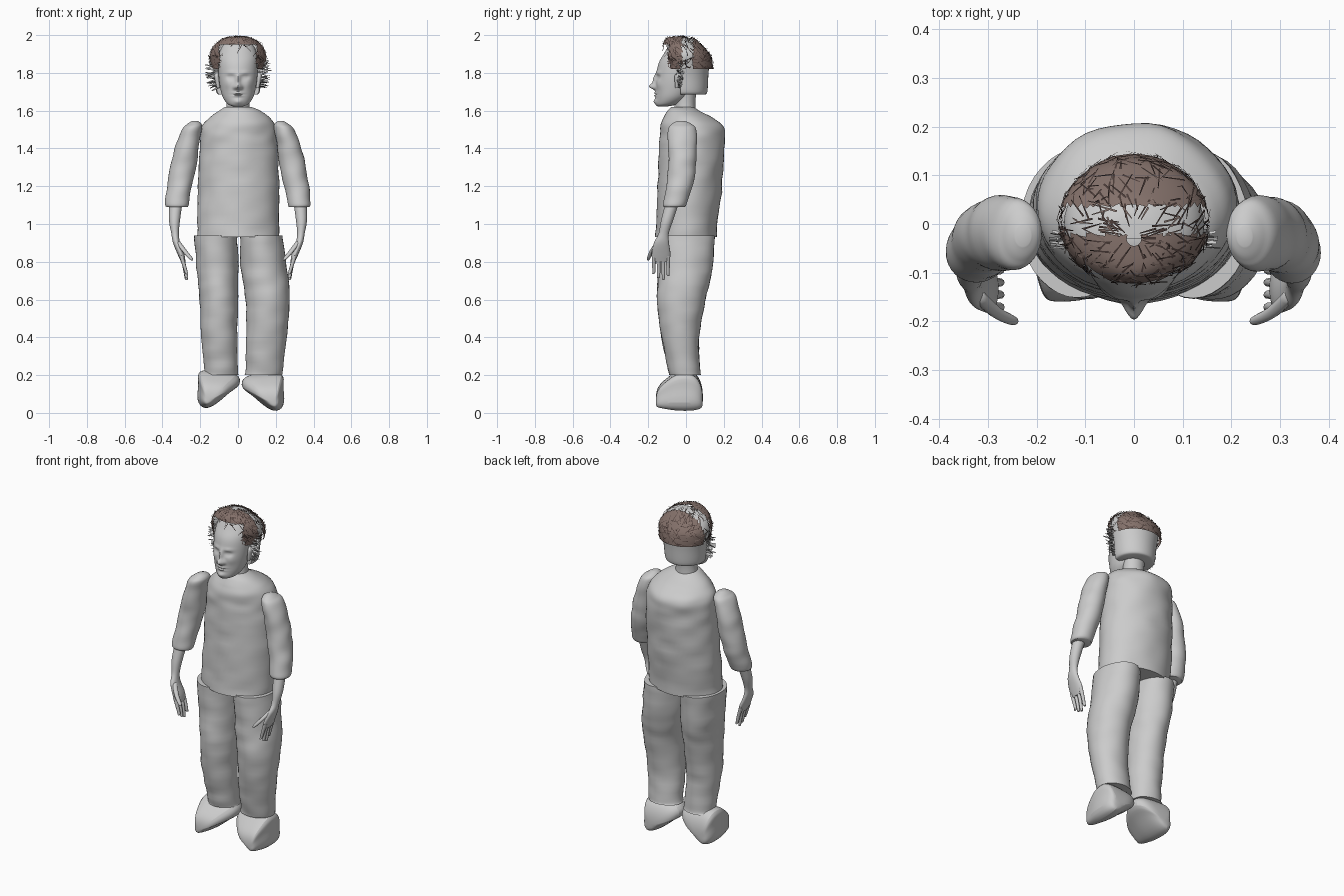
import bpy, bmesh, math, random
from mathutils import Vector, noise

random.seed(4)
if "Cube" in bpy.data.objects:
    bpy.data.objects.remove(bpy.data.objects["Cube"])


def material(name, rgb):
    m = bpy.data.materials.new(name)
    m.use_nodes = True
    m.diffuse_color = (*rgb, 1)
    m.node_tree.nodes["Principled BSDF"].inputs["Base Color"].default_value = (*rgb, 1)
    return m


GREY = material("plain grey", (0.6, 0.6, 0.6))
BROWN = material("hair brown", (0.23, 0.165, 0.145))
DARK = material("dark strand brown", (0.07, 0.045, 0.04))


def finish(name, bm, mat, smooth=True):
    bmesh.ops.recalc_face_normals(bm, faces=bm.faces)
    me = bpy.data.meshes.new(name)
    bm.to_mesh(me)
    bm.free()
    me.materials.append(mat)
    ob = bpy.data.objects.new(name, me)
    bpy.context.collection.objects.link(ob)
    if smooth:
        bpy.ops.object.select_all(action='DESELECT')
        ob.select_set(True)
        bpy.context.view_layer.objects.active = ob
        bpy.ops.object.shade_smooth_by_angle(angle=math.radians(50))
    return ob


def bridge(rings):
    """Closed skin over a list of equal point rings."""
    bm = bmesh.new()
    vs = [[bm.verts.new(p) for p in r] for r in rings]
    n = len(vs[0])
    for a, b in zip(vs, vs[1:]):
        for i in range(n):
            j = (i + 1) % n
            bm.faces.new((a[i], a[j], b[j], b[i]))
    bm.faces.new(vs[0])
    bm.faces.new(vs[-1])
    return bm


def spline(rows, steps):
    """Catmull-Rom through rows of numbers."""
    ext = [rows[0]] + list(rows) + [rows[-1]]
    out = []
    for k in range(len(rows) - 1):
        quad = ext[k:k + 4]
        for s in range(steps):
            t = s / steps
            out.append([b + t * (c - a) / 2 + t * t * (a - 2.5 * b + 2 * c - d / 2)
                        + t ** 3 * (1.5 * (b - c) + (d - a) / 2) for a, b, c, d in zip(*quad)])
    return out + [list(rows[-1])]


def loft(rows, n=32, steps=5, side=1, wrinkle=0, shape=None):
    """Rows are height, centre x, centre y, radius x, radius y."""
    rings = []
    for z, cx, cy, rx, ry in spline(rows, steps):
        ring = []
        for i in range(n):
            a = math.tau * i / n
            p = Vector((side * cx + rx * math.cos(a), cy + ry * math.sin(a), z))
            if wrinkle:
                w = wrinkle * noise.noise(Vector((p.x * 9, p.y * 9, p.z * 16)))
                p += Vector((math.cos(a), math.sin(a), 0)) * w
            ring.append(shape(p) if shape else p)
        rings.append(ring)
    return bridge(rings)


# Shirt body and neck
shirt = [(.93, 0, 0, .217, .16), (1.2, .003, .02, .215, .17), (1.42, .004, .032, .207, .172),
         (1.51, .004, .033, .195, .168), (1.56, .008, .012, .16, .132),
         (1.6, .008, -.012, .105, .085), (1.62, 0, -.015, .07, .058)]
finish("shirt", loft(shirt, 48, 8, wrinkle=.007), GREY)
finish("neck", loft([(1.58, 0, -.005, .066, .058), (1.65, 0, -.005, .06, .055),
                     (1.74, 0, 0, .065, .06)]), GREY)

# Trousers, each leg bent its own way
left_leg = [(.2, .135, -.005, .1, .085), (.23, .14, -.01, .1, .085), (.4, .15, -.03, .107, .1),
            (.6, .157, -.025, .118, .128), (.75, .138, -.005, .122, .142), (.94, .122, 0, .113, .152)]
right_leg = [(.2, .092, -.005, .095, .085), (.23, .09, -.01, .09, .085), (.4, .1, -.03, .096, .1),
             (.6, .102, -.025, .102, .128), (.75, .108, -.005, .11, .142), (.94, .117, 0, .115, .152)]
finish("left_trouser_leg", loft(left_leg, 36, 7, wrinkle=.006), GREY)
finish("right_trouser_leg", loft(right_leg, 36, 7, -1, .006), GREY)

# Slippers with tilted soles, lofted front to back
section = [(.02, .2), (.13, .21), (.255, .22), (.235, .14), (.255, .05),
           (.21, -.005), (.135, .035), (.07, .1), (.01, .13)]
stations = [(-.16, .2), (-.15, .5), (-.1, .75), (-.045, 1), (.035, 1), (.075, .72), (.09, .35)]
for name, side, dx, dz in (("left_shoe", 1, 0, 0), ("right_shoe", -1, .03, .015)):
    rings = [[Vector((side * (.19 + k * (x - .19)) + dx, y, .045 + k * (z - .045) + dz))
              for x, z in section] for y, k in stations]
    shoe = finish(name, bridge(rings), GREY)
    shoe.data.polygons.foreach_set("use_smooth", [True] * len(shoe.data.polygons))
    shoe.modifiers.new("rounding", 'SUBSURF').levels = 2
    shoe.modifiers["rounding"].render_levels = 2

# Sleeves, forearms and hands
sleeve = [(1.09, .322, -.062, .055, .053), (1.11, .322, -.058, .062, .062), (1.2, .31, -.035, .065, .07),
          (1.3, .29, -.022, .068, .073), (1.4, .272, -.02, .063, .076), (1.5, .245, -.02, .052, .073),
          (1.53, .232, -.022, .036, .05), (1.545, .228, -.025, .015, .02)]
arm = [(.8, .29, -.132, .012, .042), (.84, .302, -.132, .018, .05), (.9, .325, -.13, .019, .04),
       (.95, .333, -.118, .02, .027), (1.02, .336, -.1, .029, .032), (1.12, .328, -.07, .035, .036)]
for side, label in ((1, "left"), (-1, "right")):
    finish(label + "_sleeve", loft(sleeve, 32, 6, side, .006), GREY)
    finish(label + "_forearm", loft(arm, 20, 5, side), GREY)
    for f, tip in enumerate((.735, .715, .705, .725)):
        y = -.17 + f * .025
        finger = [(tip, .272, y - .008 + f * .004, .004, .004), (tip + .008, .274, y, .008, .008),
                  (.78, .285, y, .01, .01), (.83, .3, y, .011, .012)]
        finish(f"{label}_finger_{f + 1}", loft(finger, 10, 4, side), GREY)
    thumb = [(.808, .243, -.2, .005, .005), (.82, .252, -.197, .012, .01),
             (.86, .285, -.18, .014, .012), (.91, .322, -.145, .014, .014)]
    finish(label + "_thumb", loft(thumb, 10, 4, side), GREY)


# Face: sculpted with soft bumps of x, z, width, height, depth
BUMPS = [(0, 1.728, .018, .016, .034), (0, 1.765, .011, .03, .016), (.017, 1.722, .009, .009, .008),
         (.038, 1.777, .019, .012, -.013), (.038, 1.777, .011, .006, .007), (.037, 1.8, .026, .009, .006),
         (0, 1.693, .024, .006, .009), (0, 1.679, .02, .006, .009), (0, 1.686, .03, .003, -.006),
         (0, 1.648, .024, .015, .012), (.055, 1.74, .022, .025, .006)]


def features(p):
    if p.y < -.06:
        for x, z, w, h, d in BUMPS:
            p.y -= d * math.exp(-((abs(p.x) - x) / w) ** 2 - ((p.z - z) / h) ** 2)
    return p


face = [(1.622, 0, -.125, .025, .025), (1.635, 0, -.1, .055, .058), (1.67, 0, -.075, .08, .085),
        (1.72, 0, -.06, .094, .1), (1.78, 0, -.052, .102, .106), (1.85, 0, -.045, .104, .1),
        (1.9, 0, -.035, .1, .083), (1.95, 0, -.03, .075, .055), (1.972, 0, -.03, .03, .02)]
finish("face", loft(face, 96, 9, shape=features), GREY)


# Back of the head, cut flat behind the face
def flat_front(p):
    p.y = max(p.y, -.03)
    return p


skull = [(1.685, 0, 0, .1, .1), (1.7, 0, 0, .115, .113), (1.78, 0, 0, .125, .118), (1.85, 0, 0, .138, .122),
         (1.9, 0, -.003, .143, .117), (1.95, 0, -.02, .115, .09), (1.982, 0, -.03, .06, .06),
         (1.988, 0, -.03, .01, .01)]
finish("back_of_head", loft(skull, 40, 5, shape=flat_front), GREY)
for side, label in ((1, "left"), (-1, "right")):
    ear = [(1.72, .104, -.045, .008, .012), (1.75, .108, -.04, .012, .02),
           (1.785, .113, -.035, .014, .026), (1.8, .11, -.035, .008, .015)]
    finish(label + "_ear", loft(ear, 14, 4, side), GREY)

# Hair cap with a parting band and an open forehead
cap = [(1.82, 0, .012, .143, .132), (1.86, 0, .008, .15, .131), (1.9, 0, 0, .151, .126),
       (1.95, 0, -.02, .124, .102), (1.985, 0, -.03, .07, .07), (1.994, 0, -.03, .015, .015)]


def bare(c):
    parting = -.022 < c.y < .037
    forehead = c.y < -.05 and abs(c.x) < .1 and c.z < 1.95
    return parting or forehead


bm = loft(cap, 64, 6)
bmesh.ops.delete(bm, geom=[f for f in bm.faces if len(f.verts) > 4 or bare(f.calc_center_median())],
                 context='FACES')
finish("hair_cap", bm, BROWN)

# Loose crossing strands lying on the cap
levels = spline(cap, 12)


def on_cap(a, t, lift):
    z, cx, cy, rx, ry = levels[max(0, min(len(levels) - 1, round(t)))]
    return Vector((rx * lift * math.cos(a), cy + ry * lift * math.sin(a), z + (lift - 1) * .1))


def strip(bm, p, q, width):
    across = (q - p).cross(Vector((p.x, p.y, p.z - 1.8)))
    if across.length > 1e-7:
        across = across.normalized() * width
        bm.faces.new([bm.verts.new(v) for v in (p - across, p + across, q + across * .4, q - across * .4)])


for name, mat, count in (("dark_strands", DARK, 330), ("brown_strands", BROWN, 130)):
    bm = bmesh.new()
    for i in range(count):
        a, t = random.uniform(0, math.tau), random.uniform(0, len(levels) - 8)
        p = on_cap(a, t, 1.01)
        if p.y < -.05 and abs(p.x) < .09 and p.z < 1.94:
            continue
        q = on_cap(a + random.uniform(-.35, .35), t + random.uniform(-12, 12), random.uniform(1.01, 1.06))
        strip(bm, p, q, .0022)
    finish(name, bm, mat, False)

# Ragged pale wisps beside the face
for side, label in ((1, "left"), (-1, "right")):
    bm = bmesh.new()
    for i in range(60):
        z = random.uniform(1.72, 1.9)
        p = Vector((side * .105, random.uniform(-.045, -.02), z))
        reach = random.uniform(.13, .148 + .03 * math.sin((z - 1.7) * 15))
        q = Vector((side * reach, p.y + random.uniform(-.01, .01), z + random.uniform(-.03, .02)))
        strip(bm, p, q, .007)
    finish(label + "_wisps", bm, GREY, False)
